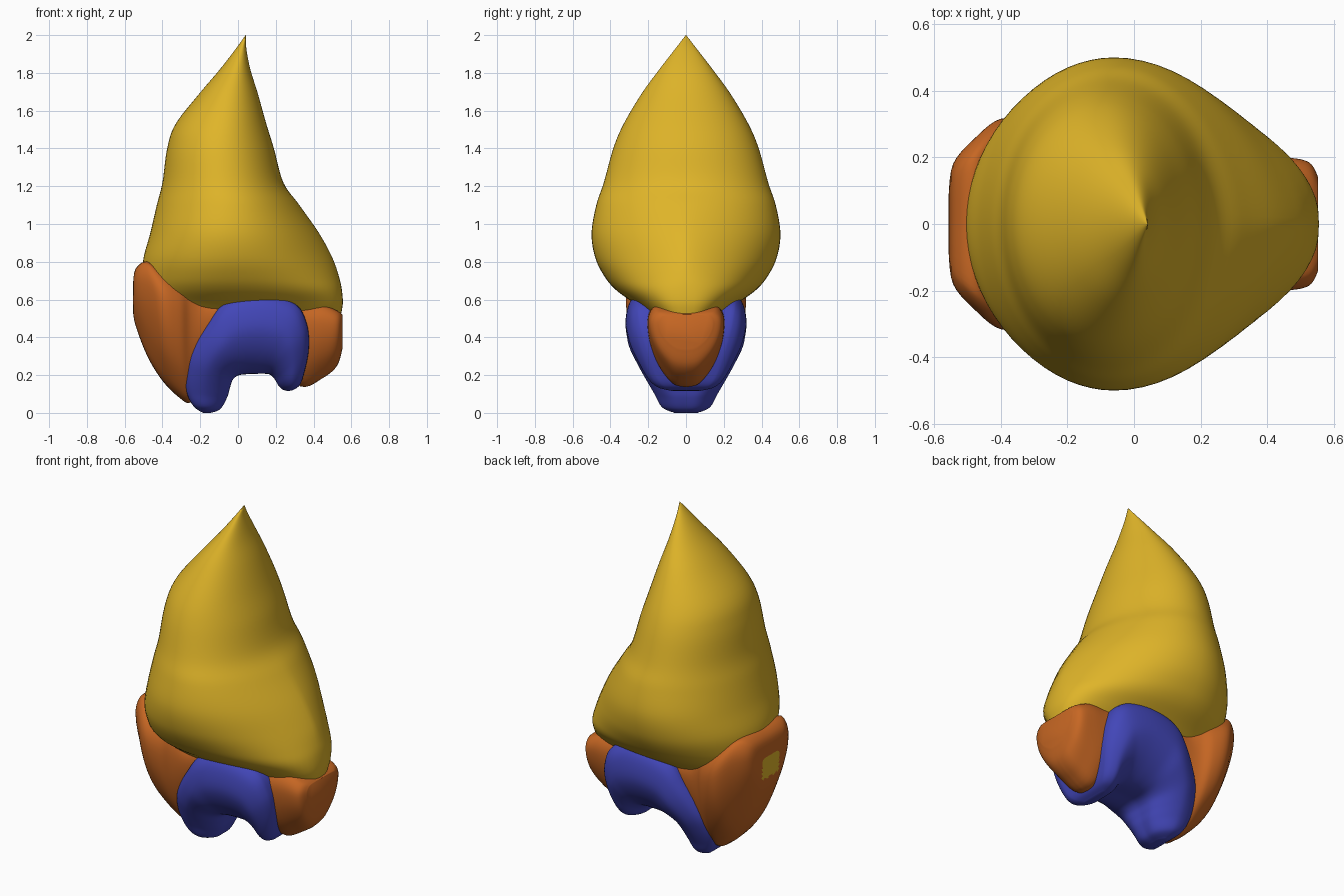
import bpy, bmesh, math


def material(name, rgb):
    m = bpy.data.materials.new(name)
    m.diffuse_color = (*rgb, 1)
    return m


yellow = material("golden yellow", (0.74, 0.46, 0.022))
orange = material("burnt orange", (0.57, 0.135, 0.017))
blue = material("royal blue", (0.055, 0.062, 0.48))


def smooth(points, n):
    """Catmull-Rom resampling of tuples of any length."""
    out = []
    last = len(points) - 1
    for i in range(last):
        p0, p1 = points[max(i - 1, 0)], points[i]
        p2, p3 = points[i + 1], points[min(i + 2, last)]
        for k in range(n):
            t = k / n
            out.append(tuple(
                b + 0.5 * t * (c - a + t * (2 * a - 5 * b + 4 * c - d + t * (3 * (b - c) + d - a)))
                for a, b, c, d in zip(p0, p1, p2, p3)))
    return out + [tuple(points[-1])]


def loft(name, rings, mat):
    """Skin closed rings and cap both ends."""
    bm = bmesh.new()
    vs = [[bm.verts.new(p) for p in r] for r in rings]
    n = len(vs[0])
    for a, b in zip(vs, vs[1:]):
        for i in range(n):
            j = (i + 1) % n
            bm.faces.new((a[i], a[j], b[j], b[i]))
    for r in (vs[0], vs[-1]):
        bm.faces.new(r)
    bmesh.ops.remove_doubles(bm, verts=bm.verts, dist=0.0005)
    bmesh.ops.recalc_face_normals(bm, faces=bm.faces)
    me = bpy.data.meshes.new(name)
    bm.to_mesh(me)
    bm.free()
    me.materials.append(mat)
    ob = bpy.data.objects.new(name, me)
    bpy.context.collection.objects.link(ob)
    bpy.context.view_layer.objects.active = ob
    ob.select_set(True)
    bpy.ops.object.shade_smooth_by_angle(angle=math.radians(50))
    ob.select_set(False)
    return ob


def cross_section(half):
    """Mirror a (height fraction, width fraction) half outline across y = 0."""
    half = smooth(half, 4)
    return half + [(s, -w) for s, w in half[-2:0:-1]]


# Pointed crown: z, x min, x max, half depth, widest x, bluntness
crown = [
    (0.52, -0.48, 0.545, 0.20, 0.00, 0.35),
    (0.58, -0.49, 0.555, 0.275, -0.02, 0.38),
    (0.65, -0.50, 0.55, 0.37, -0.05, 0.45),
    (0.72, -0.505, 0.535, 0.43, -0.06, 0.55),
    (0.82, -0.50, 0.50, 0.48, -0.06, 0.65),
    (0.95, -0.465, 0.43, 0.50, -0.06, 0.65),
    (1.10, -0.43, 0.325, 0.475, -0.06, 0.58),
    (1.22, -0.40, 0.24, 0.435, -0.08, 0.50),
    (1.40, -0.375, 0.19, 0.385, -0.09, 0.50),
    (1.53, -0.33, 0.15, 0.33, -0.08, 0.50),
    (1.69, -0.205, 0.105, 0.235, -0.05, 0.50),
    (1.82, -0.095, 0.065, 0.14, -0.01, 0.50),
    (1.93, -0.01, 0.044, 0.055, 0.02, 0.50),
    (2.00, 0.04, 0.042, 0.001, 0.041, 0.50)]
rings = []
for z, x0, x1, d, c, p in smooth(crown, 6):
    ring = []
    for i in range(72):
        a = 2 * math.pi * i / 72
        u, v = math.cos(a), math.sin(a)
        e = 2 * p if u > 0 else 1
        ring.append((c + u * (x1 - c if u > 0 else c - x0),
                     math.copysign(abs(v) ** e, v) * max(d, 0), z))
    rings.append(ring)
loft("pointed_crown", rings, yellow)

# Body: x, bottom z, top z, half depth
body = [
    (-0.557, 0.55, 0.66, 0.08),
    (-0.543, 0.465, 0.76, 0.18),
    (-0.48, 0.30, 0.80, 0.255),
    (-0.40, 0.17, 0.74, 0.315),
    (-0.31, 0.08, 0.70, 0.30),
    (-0.25, 0.055, 0.68, 0.26),
    (-0.17, 0.14, 0.62, 0.24),
    (0.00, 0.30, 0.62, 0.23),
    (0.20, 0.28, 0.60, 0.22),
    (0.33, 0.14, 0.58, 0.205),
    (0.45, 0.185, 0.57, 0.20),
    (0.525, 0.25, 0.54, 0.185),
    (0.553, 0.34, 0.52, 0.14)]
section = cross_section([(0, 0), (0.02, 0.25), (0.1, 0.47), (0.3, 0.76),
                         (0.55, 0.95), (0.8, 1), (0.95, 0.88), (1, 0.65), (1, 0)])
rings = [[(x, w * d, z0 + s * (z1 - z0)) for s, w in section]
         for x, z0, z1, d in smooth(body, 5)]
base = loft("body", rings, orange)
# small yellow spot on the left end
base.data.materials.append(yellow)
for f in base.data.polygons:
    c = f.center
    if c.x < -0.549 and abs(c.z - 0.585) < 0.05 and abs(c.y) < 0.08:
        f.material_index = 1

# Arched saddle with two feet: outer x, z, inner x, z, half depth
arch = [
    (-0.185, 0.00, -0.145, 0.00, 0.06),
    (-0.235, 0.035, -0.095, 0.02, 0.125),
    (-0.272, 0.11, -0.06, 0.08, 0.165),
    (-0.278, 0.21, -0.045, 0.13, 0.21),
    (-0.25, 0.32, -0.03, 0.175, 0.255),
    (-0.16, 0.47, 0.00, 0.20, 0.30),
    (-0.06, 0.59, 0.05, 0.208, 0.315),
    (0.13, 0.63, 0.10, 0.21, 0.318),
    (0.30, 0.58, 0.14, 0.21, 0.31),
    (0.365, 0.47, 0.17, 0.205, 0.29),
    (0.375, 0.34, 0.195, 0.18, 0.25),
    (0.35, 0.21, 0.215, 0.145, 0.20),
    (0.325, 0.145, 0.235, 0.125, 0.15),
    (0.285, 0.118, 0.26, 0.116, 0.08)]
section = cross_section([(0, 0), (0, 0.35), (0.1, 0.62), (0.3, 0.86),
                         (0.55, 1), (0.8, 0.98), (0.95, 0.88), (1, 0.7), (1, 0)])
rings = [[(xi + s * (xo - xi), w * d, max(0, zi + s * (zo - zi))) for s, w in section]
         for xo, zo, xi, zi, d in smooth(arch, 6)]
loft("arched_saddle", rings, blue)
